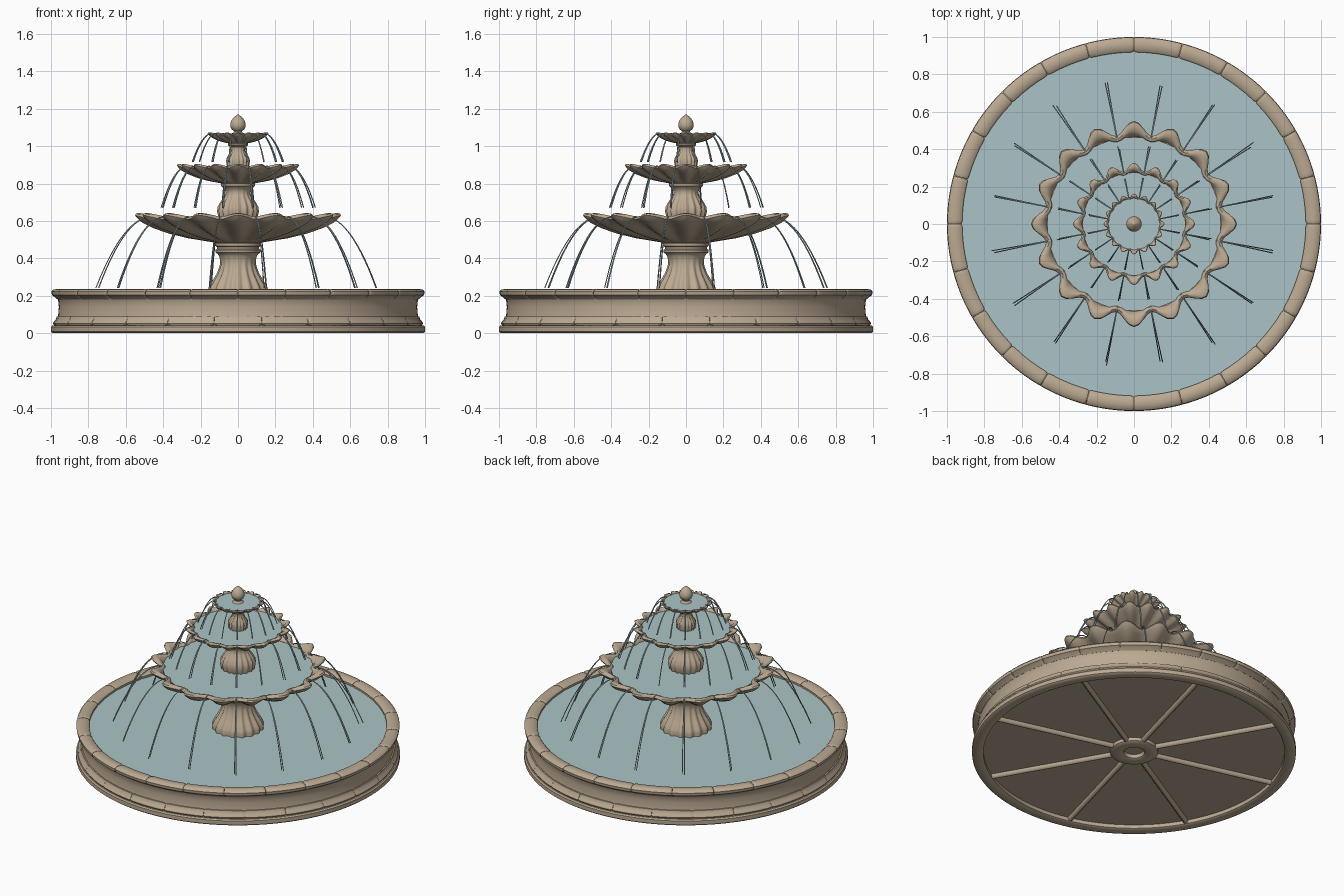
import bpy, bmesh, random
from math import sin, cos, pi, radians

random.seed(4)
if "Cube" in bpy.data.objects:
    bpy.data.objects.remove(bpy.data.objects["Cube"], do_unlink=True)


def material(name, rgb):
    m = bpy.data.materials.new(name)
    m.use_nodes = True
    m.diffuse_color = (*rgb, 1)
    node = m.node_tree.nodes["Principled BSDF"]
    node.inputs["Base Color"].default_value = (*rgb, 1)
    node.inputs["Roughness"].default_value = 0.8
    return m


STONE = material("sandstone", (0.50, 0.40, 0.29))
WATER = material("pale water", (0.41, 0.55, 0.57))
LOBES = 16


def finish(name, bm, mat, angle=40):
    bmesh.ops.recalc_face_normals(bm, faces=bm.faces)
    mesh = bpy.data.meshes.new(name)
    bm.to_mesh(mesh)
    bm.free()
    mesh.materials.append(mat)
    ob = bpy.data.objects.new(name, mesh)
    bpy.context.collection.objects.link(ob)
    bpy.ops.object.select_all(action='DESELECT')
    ob.select_set(True)
    bpy.context.view_layer.objects.active = ob
    bpy.ops.object.shade_smooth_by_angle(angle=radians(angle))
    return ob


def loft(bm, rings, around=True, caps=True, wrap=False):
    """Skin a list of point rings."""
    rows = [[bm.verts.new(p) for p in ring] for ring in rings]
    n = len(rows[0])
    pairs = list(zip(rows, rows[1:])) + ([(rows[-1], rows[0])] if wrap else [])
    for a, b in pairs:
        for i in range(n if around else n - 1):
            j = (i + 1) % n
            bm.faces.new((a[i], a[j], b[j], b[i]))
    if caps and not wrap:
        bm.faces.new(rows[0])
        bm.faces.new(rows[-1])


def lathe(name, profile, mat=STONE, segs=128, wrap=False):
    """Turn (radius, z, radial wave, vertical wave) points round the z axis."""
    bm = bmesh.new()
    rings = []
    for point in profile:
        r, z, wr, wz = (tuple(point) + (0, 0))[:4]
        ring = []
        for i in range(segs):
            a = 2 * pi * i / segs
            w = cos(LOBES * a)
            ring.append(((r + wr * w) * cos(a), (r + wr * w) * sin(a), z + wz * w))
        rings.append(ring)
    loft(bm, rings, wrap=wrap)
    return finish(name, bm, mat)


def block_ring(name, profile, count, offset):
    """A ring of curved blocks, each shrunk at its ends to leave a V joint."""
    bm = bmesh.new()
    cr = sum(p[0] for p in profile) / len(profile)
    cz = sum(p[1] for p in profile) / len(profile)
    step = 2 * pi / count
    for k in range(count):
        a0 = (k + offset) * step
        rings = []
        for t, s in ((0.003, 0.84), (0.03, 0.97), (0.08, 1), (0.3, 1), (0.5, 1),
                     (0.7, 1), (0.92, 1), (0.97, 0.97), (0.997, 0.84)):
            a = a0 + t * step
            rings.append([((cr + (r - cr) * s) * cos(a), (cr + (r - cr) * s) * sin(a),
                           cz + (z - cz) * s) for r, z in profile])
        loft(bm, rings)
    return finish(name, bm, STONE)


# Basin: base ring, wall, moulding and rim
lathe("base_ring", [(0.93, 0.006), (0.94, 0), (0.99, 0), (1, 0.008), (1, 0.034),
                    (0.992, 0.042), (0.93, 0.042)], wrap=True)
lathe("basin_wall", [(0.93, 0.04), (0.972, 0.04), (0.962, 0.09), (0.958, 0.14),
                     (0.962, 0.18), (0.975, 0.2), (0.93, 0.2)], wrap=True)
block_ring("moulding_blocks", [(0.93, 0.04), (0.985, 0.042), (0.99, 0.052), (0.983, 0.064),
                               (0.973, 0.075), (0.97, 0.09), (0.93, 0.09)], 24, 0.5)
block_ring("rim_blocks", [(0.92, 0.2), (0.965, 0.18), (0.982, 0.195), (0.995, 0.203),
                          (0.998, 0.222), (0.988, 0.233), (0.96, 0.237), (0.93, 0.233),
                          (0.918, 0.222)], 24, 0)
lathe("basin_floor", [(0.94, 0.03), (0.94, 0.04)])
lathe("basin_water", [(0.93, 0.19), (0.93, 0.208)], WATER)

# Underside: eight rounded spokes and a hub ring
bm = bmesh.new()
for k in range(8):
    a = radians(30 + 45 * k)
    rings = []
    for d in (0.12, 0.95):
        ring = []
        for i in range(7):
            b = pi * i / 6
            side, z = 0.018 * cos(b), 0.032 - 0.026 * sin(b)
            ring.append((d * cos(a) - side * sin(a), d * sin(a) + side * cos(a), z))
        rings.append(ring)
    loft(bm, rings)
finish("floor_spokes", bm, STONE)
lathe("floor_hub", [(0.06, 0.032), (0.065, 0.008), (0.075, 0.002), (0.135, 0.002),
                    (0.147, 0.01), (0.15, 0.032)], segs=64, wrap=True)

# Pedestals, fluted at the foot
lathe("lower_pedestal", [
    (0.15, 0.19, 0.007), (0.155, 0.23, 0.007), (0.148, 0.25, 0.007), (0.128, 0.285, 0.006),
    (0.108, 0.32, 0.005), (0.095, 0.36, 0.003), (0.094, 0.385, 0.001), (0.1, 0.41),
    (0.11, 0.425), (0.119, 0.43), (0.121, 0.445), (0.112, 0.451), (0.112, 0.46),
    (0.12, 0.467), (0.12, 0.48), (0.1, 0.5)])
lathe("middle_pedestal", [
    (0.085, 0.58, 0.004), (0.1, 0.62, 0.005), (0.107, 0.65, 0.005), (0.104, 0.675, 0.005),
    (0.088, 0.705, 0.004), (0.071, 0.73, 0.002), (0.065, 0.75, 0.001), (0.07, 0.77),
    (0.084, 0.782), (0.09, 0.787), (0.09, 0.8), (0.07, 0.81)])
lathe("upper_pedestal", [
    (0.05, 0.86, 0.002), (0.057, 0.895, 0.003), (0.061, 0.92, 0.003), (0.056, 0.94, 0.003),
    (0.043, 0.96, 0.002), (0.035, 0.98, 0.001), (0.039, 0.995), (0.052, 1.003),
    (0.054, 1.012), (0.045, 1.02)])

# Scalloped bowl outline at unit size: radius, height, radial and vertical wave
BOWL = [(0.2, 0, 0, 0), (0.33, 0.08, 0.01, 0), (0.5, 0.2, 0.025, -0.02),
        (0.68, 0.38, 0.04, -0.04), (0.83, 0.56, 0.055, -0.03), (0.93, 0.72, 0.065, 0),
        (0.98, 0.83, 0.07, 0.05), (1.0, 0.9, 0.07, 0.07), (0.99, 0.96, 0.068, 0.07),
        (0.96, 0.99, 0.062, 0.06), (0.925, 0.96, 0.05, 0.05), (0.905, 0.9, 0.035, 0.03),
        (0.89, 0.78, 0.02, 0), (0.7, 0.65, 0, 0), (0.2, 0.55, 0, 0)]


def tier(name, radius, z, height, jet_end, jet_floor):
    """A bowl with its water surface and the jets falling from its edge."""
    lathe(name + "_bowl", [(r * radius, z + h * height, wr * radius, wz * height)
                           for r, h, wr, wz in BOWL])
    top = z + 0.87 * height
    lathe(name + "_water", [(0.9 * radius, top - 0.006), (0.9 * radius, top)], WATER)
    curve = bpy.data.curves.new(name + "_jets", 'CURVE')
    curve.dimensions = '3D'
    curve.bevel_depth = 0.0028
    curve.bevel_resolution = 1
    curve.use_fill_caps = True
    start, rise, steps = radius * 0.88, 0.13 * (top - jet_floor), 14
    for k in range(LOBES):
        a = 2 * pi * (k + 0.5) / LOBES
        for side in (-1, 1):
            end = jet_end + random.uniform(-0.02, 0.02) * jet_end
            spread = side * random.uniform(0.003, 0.009)
            spline = curve.splines.new('POLY')
            spline.points.add(steps)
            for i, p in enumerate(spline.points):
                t = i / steps
                r = start + (end - start) * t
                h = top + 0.006 + rise * t - (top - jet_floor + rise) * t * t
                b = a + spread * (0.3 + t)
                p.co = (r * cos(b), r * sin(b), h, 1)
    curve.materials.append(WATER)
    bpy.context.collection.objects.link(bpy.data.objects.new(name + "_jets", curve))


tier("lower", 0.515, 0.48, 0.155, 0.76, 0.235)
tier("middle", 0.305, 0.795, 0.105, 0.415, 0.665)
tier("upper", 0.152, 1.01, 0.06, 0.245, 0.91)

# Finial
lathe("finial", [(0.03, 1.04), (0.034, 1.062), (0.022, 1.075), (0.022, 1.08), (0.034, 1.09),
                 (0.041, 1.105), (0.041, 1.12), (0.035, 1.137), (0.024, 1.152),
                 (0.011, 1.163), (0.002, 1.17)], segs=48)
